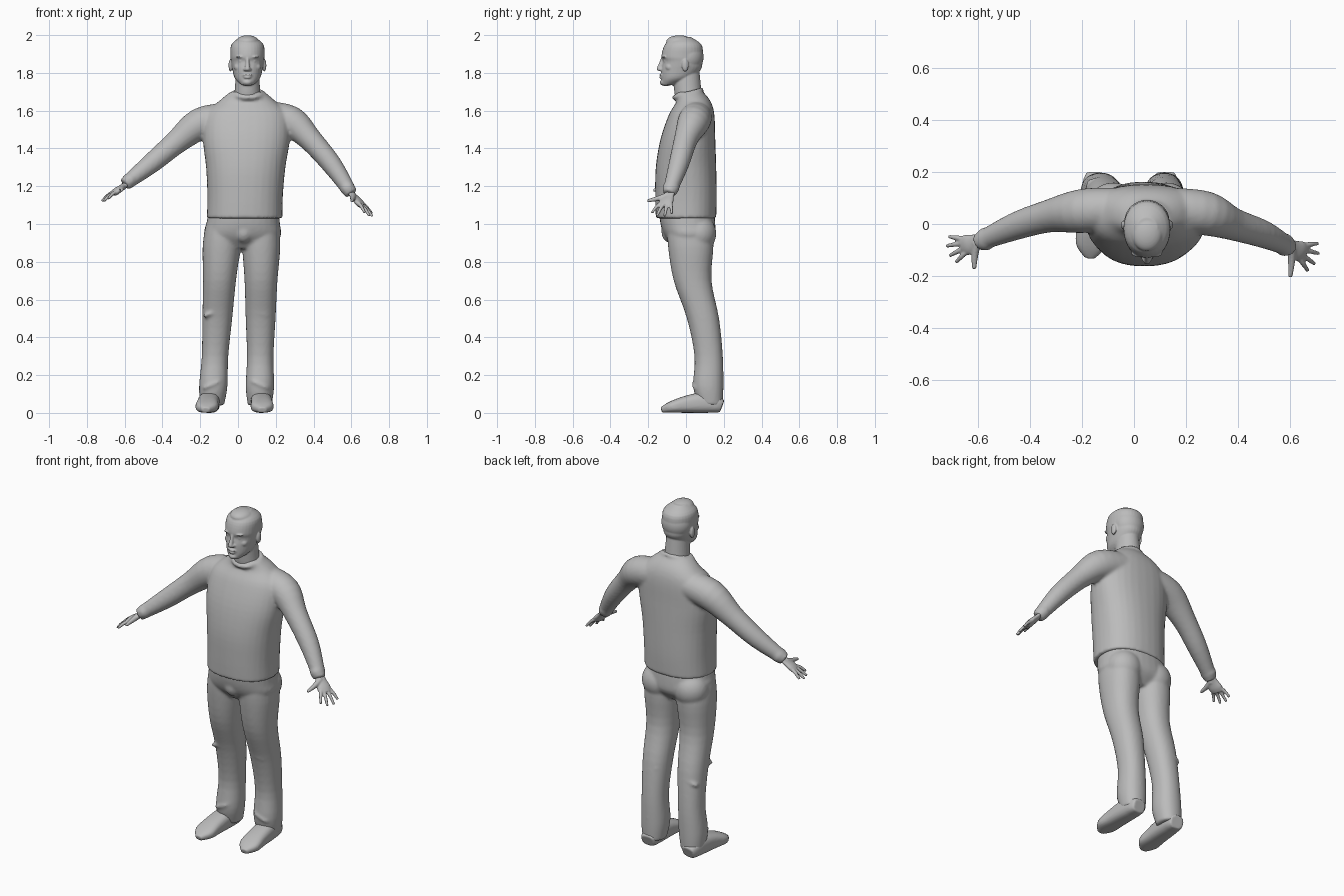
import bpy, bmesh, math
from mathutils import Vector, Matrix

default_cube = bpy.data.objects.get("Cube")
if default_cube:
    bpy.data.objects.remove(default_cube)

grey = bpy.data.materials.new("plain_grey")
grey.use_nodes = True
grey.diffuse_color = (.5, .5, .5, 1)
grey.node_tree.nodes["Principled BSDF"].inputs["Base Color"].default_value = grey.diffuse_color

UP = Vector((0, 0, 1))
SIDES = (-1, 1)


def spline(rings, steps=4):
    """Smoothly interpolate rings of (x, y, z, half width, half depth)."""
    points = [Vector(ring) for ring in rings]
    padded = [points[0], *points, points[-1]]
    result = []
    for before, start, end, after in zip(padded, padded[1:], padded[2:], padded[3:]):
        leave, arrive = (end - before) / 2, (after - start) / 2
        for step in range(steps):
            t = step / steps
            ease = t * t * (3 - 2 * t)
            result.append(start.lerp(end, ease) + leave * t * (1 - t) ** 2 - arrive * t * t * (1 - t))
    return result + [points[-1]]


def loft(bm, rings, upright=False, power=2, sides=32):
    """Skin closed oval rings; upright rings stay level, others follow the path."""
    rings = spline(rings)
    centres = [Vector(ring[:3]) for ring in rings]
    loops = []
    for i, (centre, ring) in enumerate(zip(centres, rings)):
        across, outward = Vector((1, 0, 0)), Vector((0, 1, 0))
        if not upright:
            along = centres[min(i + 1, len(centres) - 1)] - centres[max(i - 1, 0)]
            across = UP.cross(along).normalized()
            outward = along.normalized().cross(across)
        loop = []
        for k in range(sides):
            angle = math.tau * k / sides
            c, s = (math.copysign(abs(wave) ** (2 / power), wave)
                    for wave in (math.cos(angle), math.sin(angle)))
            loop.append(bm.verts.new(centre + across * c * ring[3] + outward * s * ring[4]))
        loops.append(loop)
    for lower, upper in zip(loops, loops[1:]):
        for k in range(sides):
            bm.faces.new((lower[k - 1], lower[k], upper[k], upper[k - 1]))
    bm.faces.new(loops[0])
    bm.faces.new(loops[-1])


def column(bm, rows, x_start, x_end, power=2):
    """Loft level rings from rows of (height, depth middle, half width, half depth)."""
    first, last = rows[0][0], rows[-1][0]
    rings = []
    for z, y, width, depth in rows:
        x = x_start + (x_end - x_start) * (z - first) / (last - first)
        rings.append((x, y, z, width, depth))
    loft(bm, rings, True, power)


def tube(bm, path, radii, flatness=1, sides=32):
    loft(bm, [(*point, radius, radius * flatness) for point, radius in zip(path, radii)], sides=sides)


def blob(bm, centre, size, turn=0, axis='X'):
    matrix = Matrix.Translation(centre) @ Matrix.Rotation(turn, 4, axis) @ Matrix.Diagonal((*size, 1))
    bmesh.ops.create_icosphere(bm, subdivisions=4, radius=1, matrix=matrix)


def finish(name, bm, voxel, smoothing):
    """Fuse the overlapping shells into one soft skin."""
    bmesh.ops.recalc_face_normals(bm, faces=bm.faces[:])
    mesh = bpy.data.meshes.new(name)
    bm.to_mesh(mesh)
    bm.free()
    mesh.materials.append(grey)
    mesh.shade_smooth()
    part = bpy.data.objects.new(name, mesh)
    bpy.context.collection.objects.link(part)
    fuse = part.modifiers.new("fuse", 'REMESH')
    fuse.mode = 'VOXEL'
    fuse.voxel_size = voxel
    fuse.use_smooth_shade = True
    soften = part.modifiers.new("soften", 'SMOOTH')
    soften.factor = .5
    soften.iterations = smoothing


# Sweater: torso, sleeves and collar
bm = bmesh.new()
torso = [(1.03, 0, .2, .16), (1.15, 0, .2, .163), (1.3, 0, .21, .16), (1.45, .01, .23, .145),
         (1.58, .03, .22, .12), (1.65, .04, .15, .09), (1.7, .02, .09, .07)]
column(bm, torso, .035, .05, power=2.3)
right_arm = [(-.06, .06, 1.56), (-.2, .05, 1.53), (-.33, .03, 1.43), (-.46, -.01, 1.32), (-.6, -.07, 1.21)]
left_arm = [(.15, .06, 1.57), (.28, .04, 1.54), (.38, 0, 1.45), (.5, -.04, 1.31), (.6, -.09, 1.16)]
for path in (right_arm, left_arm):
    tube(bm, path, (.08, .085, .063, .053, .035))
    cuff = Vector(path[-1]).lerp(Vector(path[-2]), .2)
    blob(bm, cuff, (.04, .045, .04))
for k in range(24):
    angle = math.tau * k / 24
    ahead = math.sin(angle)
    blob(bm, (.055 + .075 * math.cos(angle), .01 + .07 * ahead, 1.69 + .02 * ahead), (.015, .015, .013))
finish("sweater", bm, .009, 5)

# Trousers: hips, seat and legs
bm = bmesh.new()
hips = [(1.1, 0, .18, .145), (1, .01, .195, .145), (.93, .02, .2, .13), (.87, .02, .12, .08)]
column(bm, hips, .033, .02, power=2.3)
leg = [(1, .02, .09, .12), (.88, .025, .1, .12), (.7, .035, .087, .1), (.5, .09, .079, .085),
       (.3, .12, .07, .075), (.14, .118, .075, .08), (.04, .13, .063, .065)]
for side, hip_x, ankle_x in ((-1, -.08, -.137), (1, .125, .115)):
    column(bm, leg, hip_x, ankle_x, power=2.2)
    blob(bm, (hip_x, .065, .95), (.1, .095, .1))
    # Cloth folds at the knee and ankle
    for z, y in ((.53, .02), (.45, .155), (.15, .055), (.2, .16)):
        blob(bm, (ankle_x, y, z), (.055, .025, .013), side * .4, 'Y')
blob(bm, (.03, -.085, .96), (.05, .045, .06))
finish("trousers", bm, .009, 4)

# Shoes, each row giving depth, half width and half height
shoe = [(.19, .04, .035), (.16, .05, .045), (.1, .056, .055), (0, .058, .045), (-.08, .058, .03), (-.13, .02, .015)]
for name, heel_x, toe_x in (("right_shoe", -.145, -.17), ("left_shoe", .12, .13)):
    bm = bmesh.new()
    heel_y, toe_y = shoe[0][0], shoe[-1][0]
    rings = []
    for y, width, height in shoe:
        x = toe_x + (heel_x - toe_x) * (y - toe_y) / (heel_y - toe_y)
        rings.append((x, y, height, width, height))
    loft(bm, rings, power=2.7)
    finish(name, bm, .006, 3)

# Hands: a palm with fingers and thumb fanned around the reach direction
for name, wrist, reach in (("right_hand", (-.58, -.06, 1.22), (-.14, -.03, -.1)),
                           ("left_hand", (.585, -.08, 1.18), (.125, -.04, -.14))):
    bm = bmesh.new()
    wrist, reach = Vector(wrist), Vector(reach)
    length = reach.length
    forward = reach.normalized()
    inward = forward.cross(UP).normalized() * math.copysign(1, reach.x)

    def fan(degrees, share):
        angle = math.radians(degrees)
        return wrist + (forward * math.cos(angle) + inward * math.sin(angle)) * length * share

    tube(bm, [wrist, fan(5, .25), fan(5, .45), fan(5, .6)], (.027, .032, .04, .034), .45)
    for degrees, share in ((-14, .92), (-2, 1), (11, 1), (23, .93)):
        knuckle, tip = fan(degrees * .8, .5), fan(degrees, share)
        bend = knuckle.lerp(tip, .5) + UP * .006
        tube(bm, [knuckle, bend, tip], (.011, .0095, .007), sides=12)
    tube(bm, [fan(10, .2), fan(42, .42), fan(55, .72)], (.018, .014, .008), sides=12)
    finish(name, bm, .0045, 2)

# Head: neck, skull and face
bm = bmesh.new()
middle = .05
neck = [(1.64, .02, .075, .07), (1.7, .01, .068, .072), (1.82, 0, .06, .07)]
column(bm, neck, middle, middle)
skull = [(1.735, -.095, .03, .035), (1.77, -.05, .066, .08), (1.82, -.025, .08, .105), (1.86, -.018, .087, .105),
         (1.89, -.02, .09, .11), (1.95, -.015, .085, .097), (1.99, -.02, .04, .045)]
column(bm, skull, middle, middle, power=2.1)
nose = [(1.88, -.12, .009, .012), (1.85, -.13, .01, .013), (1.82, -.143, .014, .013), (1.81, -.138, .012, .007)]
column(bm, nose, middle, middle)
for y, z, size in ((-.105, 1.75, (.03, .034, .02)),      # chin
                   (-.118, 1.785, (.032, .016, .016)),   # mouth
                   (-.132, 1.79, (.024, .009, .006)),    # upper lip
                   (-.132, 1.776, (.02, .009, .006)),    # lower lip
                   (.01, 1.885, (.087, .083, .09)),      # back of the skull
                   (-.035, 1.965, (.06, .07, .034))):    # swept hair
    blob(bm, (middle, y, z), size)
for side in SIDES:
    for x, y, z, size in ((.013, -.131, 1.818, (.009, .012, .008)),  # nostril
                          (.034, -.112, 1.885, (.027, .016, .007)),  # brow
                          (.033, -.104, 1.862, (.014, .014, .008)),  # eye
                          (.047, -.085, 1.83, (.024, .024, .022)),   # cheek
                          (.09, -.004, 1.84, (.01, .018, .033))):    # ear
        blob(bm, (middle + side * x, y, z), size)
# Tufts along the hairline
for k in range(-2, 3):
    blob(bm, (middle + k * .026, abs(k) * .012 - .085, 1.95), (.015, .026, .018), .5)
finish("head", bm, .0045, 2)
